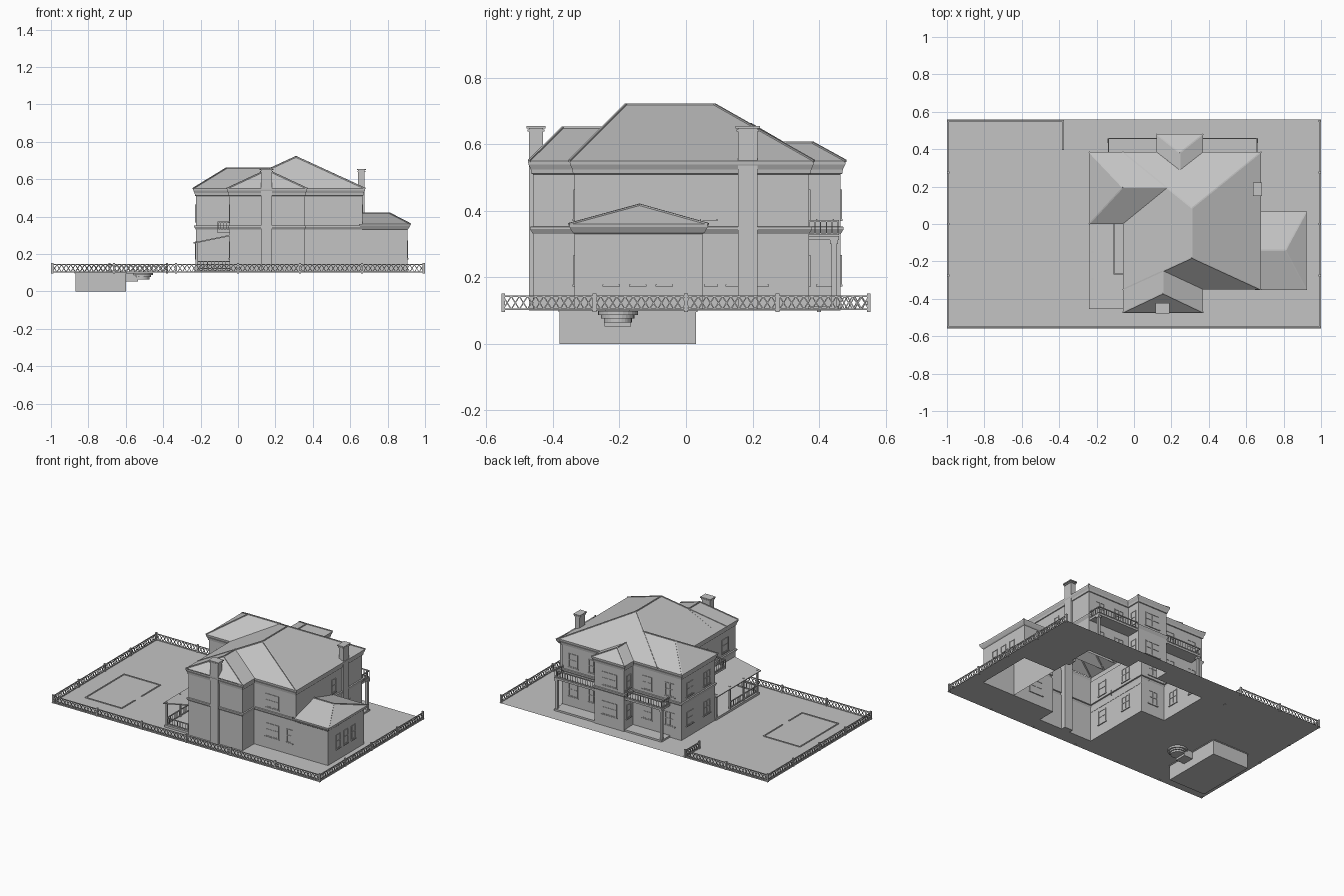
import bpy, bmesh
from math import ceil
from mathutils import Vector, Matrix

if "Cube" in bpy.data.objects:
    bpy.data.objects.remove(bpy.data.objects["Cube"])

grey = bpy.data.materials.new("plain grey")
grey.use_nodes = True
grey.diffuse_color = (0.55, 0.55, 0.55, 1)
grey.node_tree.nodes["Principled BSDF"].inputs["Base Color"].default_value = grey.diffuse_color


def finish(name, bm):
    mesh = bpy.data.meshes.new(name)
    bm.to_mesh(mesh)
    bm.free()
    mesh.materials.append(grey)
    obj = bpy.data.objects.new(name, mesh)
    bpy.context.scene.collection.objects.link(obj)
    return obj


def box(bm, x0, x1, y0, y1, z0, z1):
    m = Matrix.Translation(((x0 + x1) / 2, (y0 + y1) / 2, (z0 + z1) / 2))
    bmesh.ops.create_cube(bm, size=1, matrix=m @ Matrix.Diagonal((x1 - x0, y1 - y0, z1 - z0, 1)))


def bar(bm, p, q, w):
    p, q = Vector(p), Vector(q)
    d = q - p
    m = Matrix.Translation((p + q) / 2) @ d.to_track_quat('Z', 'Y').to_matrix().to_4x4()
    bmesh.ops.create_cube(bm, size=1, matrix=m @ Matrix.Diagonal((w, w, d.length, 1)))


def swept_walls(name, outline, profile):
    """Sweep an (offset, height) profile round a counter-clockwise square-cornered outline."""
    bm = bmesh.new()
    pts = [Vector(p) for p in outline]
    n = len(pts)
    rings = []
    for off, z in profile:
        ring = []
        for i, p in enumerate(pts):
            a = (p - pts[i - 1]).normalized()
            b = (pts[(i + 1) % n] - p).normalized()
            v = p + off * Vector((a.y + b.y, -a.x - b.x))
            ring.append(bm.verts.new((v.x, v.y, z)))
        rings.append(ring)
    for lo, hi in zip(rings, rings[1:]):
        for i in range(n):
            j = (i + 1) % n
            bm.faces.new((lo[i], lo[j], hi[j], hi[i]))
    return finish(name, bm)


def hip_roof(name, x0, x1, y0, y1, z0, r0, r1, z1, caps):
    """Four slopes over a rectangle; the ridge runs r0 to r1, caps says which ends are hipped."""
    bm = bmesh.new()
    c = [(x0, y0, z0), (x1, y0, z0), (x1, y1, z0), (x0, y1, z0)]
    if r0[0] == r1[0]:              # start the corners so that the ridge runs along the first edge
        c = c[1:] + c[:1]
    a, b, d, e = [bm.verts.new(p) for p in c]
    s, t = [bm.verts.new((*r, z1)) for r in (r0, r1)]
    for f in ((a, b, t, s), (b, d, t), (d, e, s, t), (e, a, s)):
        bm.faces.new(f)
    edges = [(s, t)]
    if caps[0]:
        edges += [(a, s), (e, s)]
    if caps[1]:
        edges += [(b, t), (d, t)]
    for p, q in [(p.co.copy(), q.co.copy()) for p, q in edges]:
        bar(bm, p, q, 0.007)
    return finish(name, bm)


GROUND = 0.10
EAVE = 0.55

# Lawn sheet, open under the house
rooms = [(-.225, .665, .015, .37), (-.045, .355, -.46, .015), (.355, .665, -.335, .015),
         (.135, .355, .37, .465), (.665, .905, -.335, .05)]
xs = sorted({-1, 1} | {v for r in rooms for v in r[:2]})
ys = sorted({-.56, .56} | {v for r in rooms for v in r[2:]})
bm = bmesh.new()
for x0, x1 in zip(xs, xs[1:]):
    for y0, y1 in zip(ys, ys[1:]):
        cx, cy = (x0 + x1) / 2, (y0 + y1) / 2
        if not any(r[0] < cx < r[1] and r[2] < cy < r[3] for r in rooms):
            bm.faces.new([bm.verts.new((x, y, GROUND)) for x, y in
                          ((x0, y0), (x1, y0), (x1, y1), (x0, y1))])
bmesh.ops.remove_doubles(bm, verts=bm.verts, dist=1e-4)
finish("lawn", bm)

# House walls with string course and cornice
house = [(-.225, .015), (-.045, .015), (-.045, -.46), (.355, -.46), (.355, -.335), (.665, -.335),
         (.665, .37), (.355, .37), (.355, .465), (.135, .465), (.135, .37), (-.225, .37)]
swept_walls("house_walls", house, [(0, GROUND), (0, .33), (.009, .345), (.009, .352), (0, .353),
                                   (0, .51), (.005, .512), (.007, .525), (.014, .54), (.015, EAVE)])
swept_walls("sunroom_walls", [(.665, -.335), (.905, -.335), (.905, .05), (.665, .05)],
            [(0, GROUND), (0, .33), (.006, .335), (.016, .352), (.017, .36)])

# Hipped roofs
hip_roof("main_roof", -.06, .68, -.35, .385, EAVE, (.31, -.18), (.31, .085), .72, (1, 1))
hip_roof("side_roof", -.24, .18, 0, .385, EAVE, (-.06, .195), (.18, .195), .66, (1, 0))
hip_roof("front_roof", -.06, .37, -.472, -.245, EAVE, (.155, -.37), (.155, -.245), .65, (1, 0))
hip_roof("rear_bay_roof", .12, .37, .29, .48, EAVE, (.245, .29), (.245, .38), .605, (0, 1))
hip_roof("sunroom_roof", .665, .922, -.352, .067, .36, (.665, -.14), (.81, -.14), .418, (0, 1))

# Chimneys
for name, x0, x1, y0, y1 in (("front_chimney", .122, .183, -.472, -.43),
                             ("side_chimney", .642, .677, .156, .215)):
    bm = bmesh.new()
    box(bm, x0, x1, y0, y1, GROUND, .65)
    for z, g in ((.638, .004), (.648, .007)):
        box(bm, x0 - g, x1 + g, y0 - g, y1 + g, z, z + .007)
    finish(name, bm)


# Windows: raised frame, centre bars and sill
def window(bm, side, pos, u, z, w=.07, h=.09):
    def part(u0, u1, z0, z1, d):
        if side == 'x':
            box(bm, pos - d, pos + d, u0, u1, z0, z1)
        else:
            box(bm, u0, u1, pos - d, pos + d, z0, z1)
    a, b, t = u - w / 2, u + w / 2, .005
    part(a, b, z, z + h, .001)
    for c in (a, b - t):
        part(c, c + t, z, z + h, .004)
    for c in (z, z + h - t, z + h / 2):
        part(a, b, c, c + t, .0035)
    if w > .05:
        part(u - t / 2, u + t / 2, z, z + h, .003)
    part(a - .004, b + .004, z - .006, z, .006)


LOW, HIGH = .178, .375
bm = bmesh.new()
for z in (LOW, HIGH):
    window(bm, 'y', -.335, .49, z, .1)
    window(bm, 'y', .465, .245, z, .11)
    window(bm, 'y', .015, -.135, z)
    for x in (-.14, .03, .43, .58):
        window(bm, 'y', .37, x, z)
    for y in (.1, .28):
        window(bm, 'x', -.225, y, z)
    for y in (-.35, -.13):
        window(bm, 'x', -.045, y, z)
    for x in (.135, .355):
        window(bm, 'x', x, .418, z, .045)
window(bm, 'x', .665, .068, HIGH, .045)
for y in (.075, .14, .228):
    window(bm, 'x', .665, y, LOW, .035)
window(bm, 'y', -.335, .62, LOW, .045)
for y in (-.225, -.145, -.065):
    window(bm, 'x', .905, y, LOW, .045, .095)
finish("windows", bm)


# Balconies
def railing(bm, path, z0, z1, step=.02):
    for p, q in zip(path, path[1:]):
        p, q = Vector(p), Vector(q)
        for z in (z0, z1):
            bar(bm, (*p, z), (*q, z), .006)
        n = ceil((q - p).length / step)
        for i in range(n + 1):
            v = p.lerp(q, i / n)
            bar(bm, (*v, z0), (*v, z1), .003)


for name, x0, x1, y0, y1, path in (
        ("rear_balcony_right", -.14, .135, .37, .46, [(-.137, .37), (-.137, .457), (.135, .457)]),
        ("rear_balcony_left", .355, .66, .37, .46, [(.355, .457), (.657, .457), (.657, .37)]),
        ("side_balcony", -.11, -.045, -.27, .015, [(-.045, -.267), (-.107, -.267), (-.107, .015)])):
    bm = bmesh.new()
    box(bm, x0, x1, y0, y1, .312, .325)
    railing(bm, path, .33, .37)
    finish(name, bm)

# Rear terrace posts and steps
bm = bmesh.new()
for x in (-.13, .65):
    bar(bm, (x, .445, GROUND), (x, .445, .312), .016)
    box(bm, x - .012, x + .012, .433, .457, .3, .312)
for x0, x1 in ((-.14, .135), (.355, .66)):
    box(bm, x0, x1, .37, .46, GROUND, .112)
finish("rear_terrace", bm)

# Side verandah: floor, posts, railing and sloping roof
bm = bmesh.new()
box(bm, -.232, -.045, -.45, .015, GROUND, .115)
for y in (-.44, -.295, -.15, -.005):
    bar(bm, (-.222, y, GROUND), (-.222, y, .268), .01)
railing(bm, [(-.045, -.44), (-.222, -.44), (-.222, -.15)], .122, .16)
finish("verandah", bm)
bm = bmesh.new()
bm.faces.new([bm.verts.new(p) for p in ((-.24, -.455, .262), (-.045, -.455, .302),
                                        (-.045, .015, .302), (-.24, .015, .262))])
roof = finish("verandah_roof", bm)
solid = roof.modifiers.new("thickness", 'SOLIDIFY')
solid.thickness = .007

# Pool basin, round tub and coping
bm = bmesh.new()
box(bm, -.87, -.6, -.38, .03, 0, GROUND - .001)
box(bm, -.6, -.535, -.245, -.165, .052, GROUND - .001)
for r, z0, z1 in ((.06, .087, .099), (.05, .077, .087), (.042, .065, .077)):
    bmesh.ops.create_cone(bm, cap_ends=True, segments=24, radius1=r, radius2=r, depth=z1 - z0,
                          matrix=Matrix.Translation((-.515, -.205, (z0 + z1) / 2)))
finish("pool_basin", bm)
bm = bmesh.new()
for p, q in (((-.87, -.38), (-.6, -.38)), ((-.87, .03), (-.6, .03)), ((-.87, -.38), (-.87, .03)),
             ((-.6, -.38), (-.6, -.24)), ((-.6, -.17), (-.6, .03))):
    bar(bm, (*p, GROUND), (*q, GROUND), .008)
finish("pool_coping", bm)

# Lattice fence with posts
bm = bmesh.new()
path = [(-.38, .4), (-.38, .55), (-.993, .55), (-.993, -.55), (.993, -.55), (.993, .55)]
lo, hi = .104, .143
for p, q in zip(path, path[1:]):
    p, q = Vector(p), Vector(q)
    length = (q - p).length
    for z in (lo, hi):
        bar(bm, (*p, z), (*q, z), .005)
    n = ceil(length / .025)
    for i in range(n):
        a, b = p.lerp(q, i / n), p.lerp(q, (i + 1) / n)
        bar(bm, (*a, lo), (*b, hi), .0035)
        bar(bm, (*a, hi), (*b, lo), .0035)
    n = ceil(length / .34)
    for i in range(n + 1):
        v = p.lerp(q, i / n)
        bar(bm, (*v, GROUND - .004), (*v, .152), .011)
finish("fence", bm)
